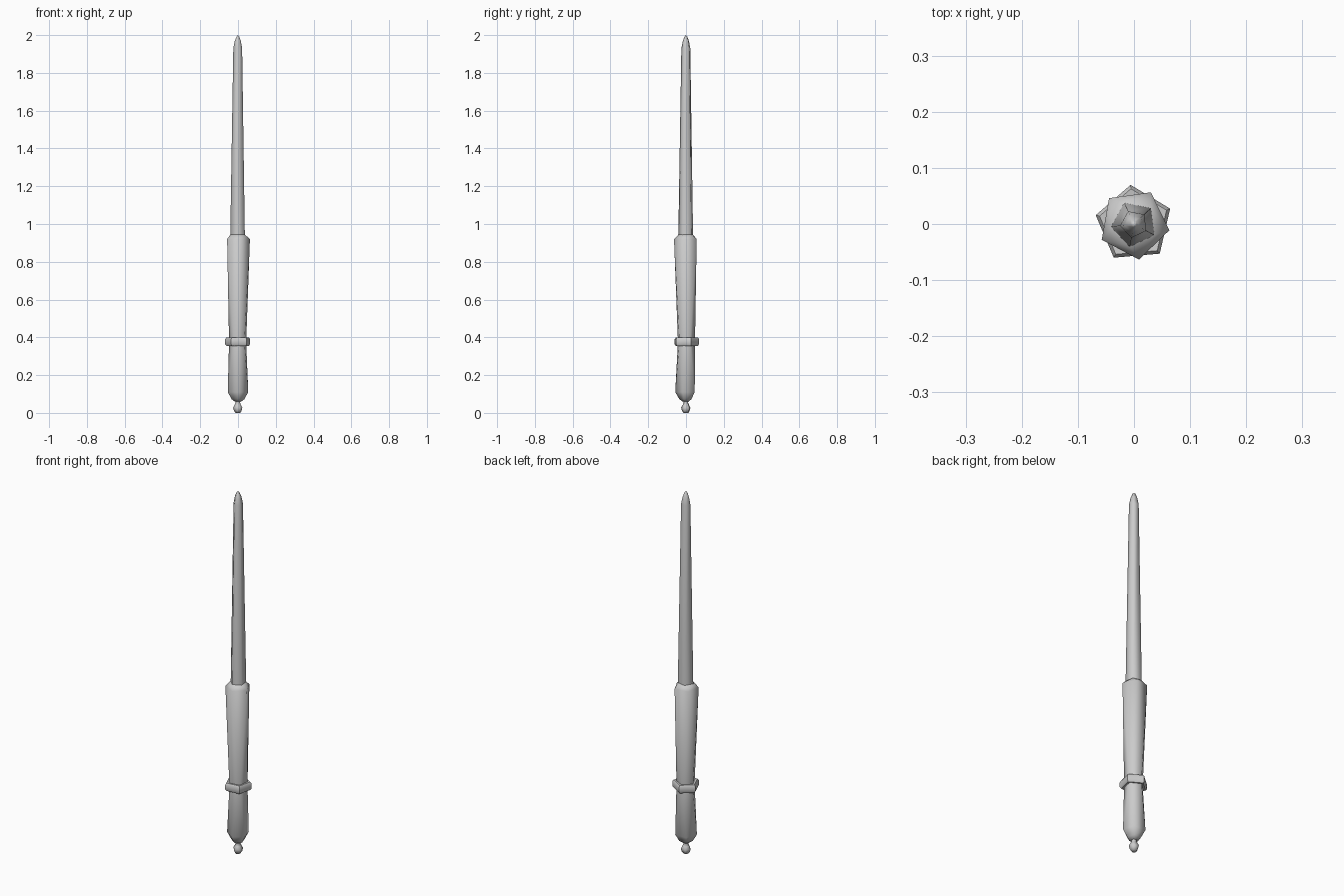
import bpy, bmesh
from math import cos, sin, radians

if "Cube" in bpy.data.objects:
    bpy.data.objects.remove(bpy.data.objects["Cube"])

SIDES = 5


def loft(name, rings, closed=False, angle=35):
    """Loft pentagons given as (radius, height, phase in degrees); radius 0 is a point."""
    bm = bmesh.new()
    loops = []
    for r, z, phase in rings:
        n = 1 if r == 0 else SIDES
        loops.append([bm.verts.new((r * cos(radians(phase + 72 * i)),
                                    r * sin(radians(phase + 72 * i)), z)) for i in range(n)])
    pairs = list(zip(rings, rings[1:], loops, loops[1:]))
    if closed:
        pairs.append((rings[-1], rings[0], loops[-1], loops[0]))
    for ra, rb, a, b in pairs:
        twist = rb[2] - ra[2]
        for i in range(SIDES):
            j = (i + 1) % SIDES
            if len(a) == 1:
                bm.faces.new((a[0], b[j], b[i]))
            elif len(b) == 1:
                bm.faces.new((a[i], a[j], b[0]))
            elif twist > 0:      # keep twisted sides convex
                bm.faces.new((a[i], a[j], b[i]))
                bm.faces.new((a[j], b[j], b[i]))
            elif twist < 0:
                bm.faces.new((a[i], b[j], b[i]))
                bm.faces.new((a[i], a[j], b[j]))
            else:
                bm.faces.new((a[i], a[j], b[j], b[i]))
    if not closed:
        for lp in (loops[0], loops[-1]):
            if len(lp) > 1:
                bm.faces.new(lp)
    bmesh.ops.recalc_face_normals(bm, faces=bm.faces)
    mesh = bpy.data.meshes.new(name)
    bm.to_mesh(mesh)
    bm.free()
    obj = bpy.data.objects.new(name, mesh)
    bpy.context.collection.objects.link(obj)
    bpy.ops.object.select_all(action='DESELECT')
    obj.select_set(True)
    bpy.context.view_layer.objects.active = obj
    bpy.ops.object.shade_smooth_by_angle(angle=radians(angle))
    return obj


# Tapering shaft with a pointed tip
loft("shaft", [(.042, .90, 43), (.025, 1.93, 43), (.017, 1.97, 43), (.006, 1.995, 43),
               (0, 2.0, 0)], angle=80)

# Upper grip, twisting as it widens towards the shaft
loft("upper_grip", [(.048, .37, 26), (.064, .92, 62), (.04, .945, 43)], angle=80)

# Lower grip with a tapered end
loft("lower_grip", [(.018, .06, 54), (.035, .072, 54), (.057, .11, 54), (.048, .38, 26)], angle=80)

# Five-sided collar ring
loft("collar", [(.045, .358, 23), (.063, .355, 23), (.070, .364, 23),
                (.070, .390, 23), (.063, .399, 23), (.045, .397, 23)], closed=True)

# Small end knob
loft("end_knob", [(.014, .0, 43), (.022, .012, 43), (.026, .027, 43),
                  (.018, .042, 43), (.012, .055, 43), (.018, .068, 43)], angle=80)
